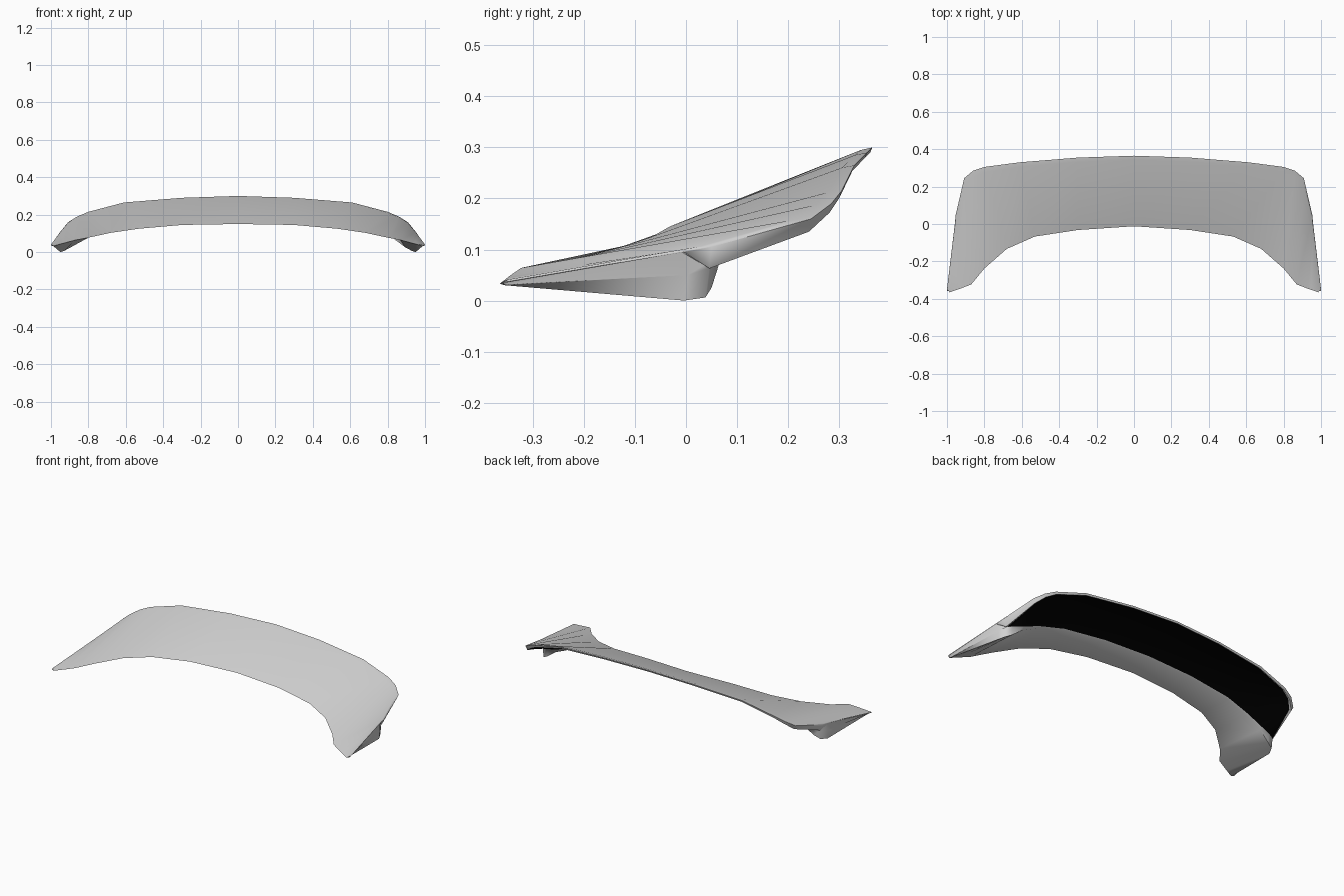
import bpy
import bmesh
import math
from mathutils import Vector

cube = bpy.data.objects.get("Cube")
if cube:
    bpy.data.objects.remove(cube, do_unlink=True)


def make_material(name, value):
    mat = bpy.data.materials.new(name)
    mat.use_nodes = True
    color = (value, value, value, 1.0)
    mat.diffuse_color = color
    mat.node_tree.nodes["Principled BSDF"].inputs["Base Color"].default_value = color
    return mat


paint = make_material("grey paint", 0.64)
black = make_material("black underside", 0.0)

# Stations from the middle to one tip:
# front edge, rear or side edge, rear edge of the seating face, rim depth, step height
stations = [
    ((0, -.012, .15), (0, .365, .30), (0, .12, .182), .01, .008),
    ((.3, -.032, .145), (.3, .355, .29), (.3, .112, .175), .01, .008),
    ((.53, -.067, .125), (.61, .33, .265), (.57, .095, .15), .011, .01),
    ((.68, -.133, .103), (.8, .305, .215), (.73, .07, .117), .013, .012),
    ((.8, -.238, .077), (.86, .285, .19), (.83, .063, .073), .018, .018),
    ((.87, -.323, .064), (.908, .245, .16), (.895, .05, .025), .025, .05),
    ((.93, -.346, .048), (.953, .05, .105), (.93, .038, .006), .042, .058),
    ((.945, -.351, .044), (.958, 0, .097), (.95, -.004, 0), .002, .05),
    ((.985, -.365, .033), (1, -.35, .037), (.985, -.355, .03), .002, .002),
]


def section(front, rear, seat, rim, step):
    """Closed outline of the wing at one station."""
    front, rear, seat = Vector(front), Vector(rear), Vector(seat)
    crown = rear.lerp(front, .06) + Vector((0, 0, .004))
    lip = rear + Vector((-.5 * rim * rear.x, -.004, -rim))
    recess = lip + Vector((-.4 * rim * rear.x, -.005, .25 * rim))
    panel = seat + Vector((0, .008, step))
    return [front, crown, rear, lip, recess, panel, seat]


half = [section(*s) for s in stations]
mirrored = [[Vector((-p.x, p.y, p.z)) for p in ring] for ring in half[:0:-1]]
rings = mirrored + half

# Thin wing shell lofted from tip to tip
bm = bmesh.new()
verts = [[bm.verts.new(p) for p in ring] for ring in rings]
count = len(verts[0])
PANEL_STRIP = 4
for i, (a, b) in enumerate(zip(verts, verts[1:])):
    for j in range(count):
        k = (j + 1) % count
        face = bm.faces.new((a[j], a[k], b[k], b[j]))
        # The recessed underside panel is black between the two feet
        if j == PANEL_STRIP and 1 < i < len(verts) - 3:
            face.material_index = 1
for ring in (verts[0], verts[-1]):
    bm.faces.new(ring)
bmesh.ops.recalc_face_normals(bm, faces=bm.faces)

mesh = bpy.data.meshes.new("rear_wing")
bm.to_mesh(mesh)
bm.free()
mesh.materials.append(paint)
mesh.materials.append(black)
wing = bpy.data.objects.new("rear_wing", mesh)
bpy.context.collection.objects.link(wing)

bpy.ops.object.select_all(action='DESELECT')
wing.select_set(True)
bpy.context.view_layer.objects.active = wing
bpy.ops.object.shade_smooth_by_angle(angle=math.radians(70))
